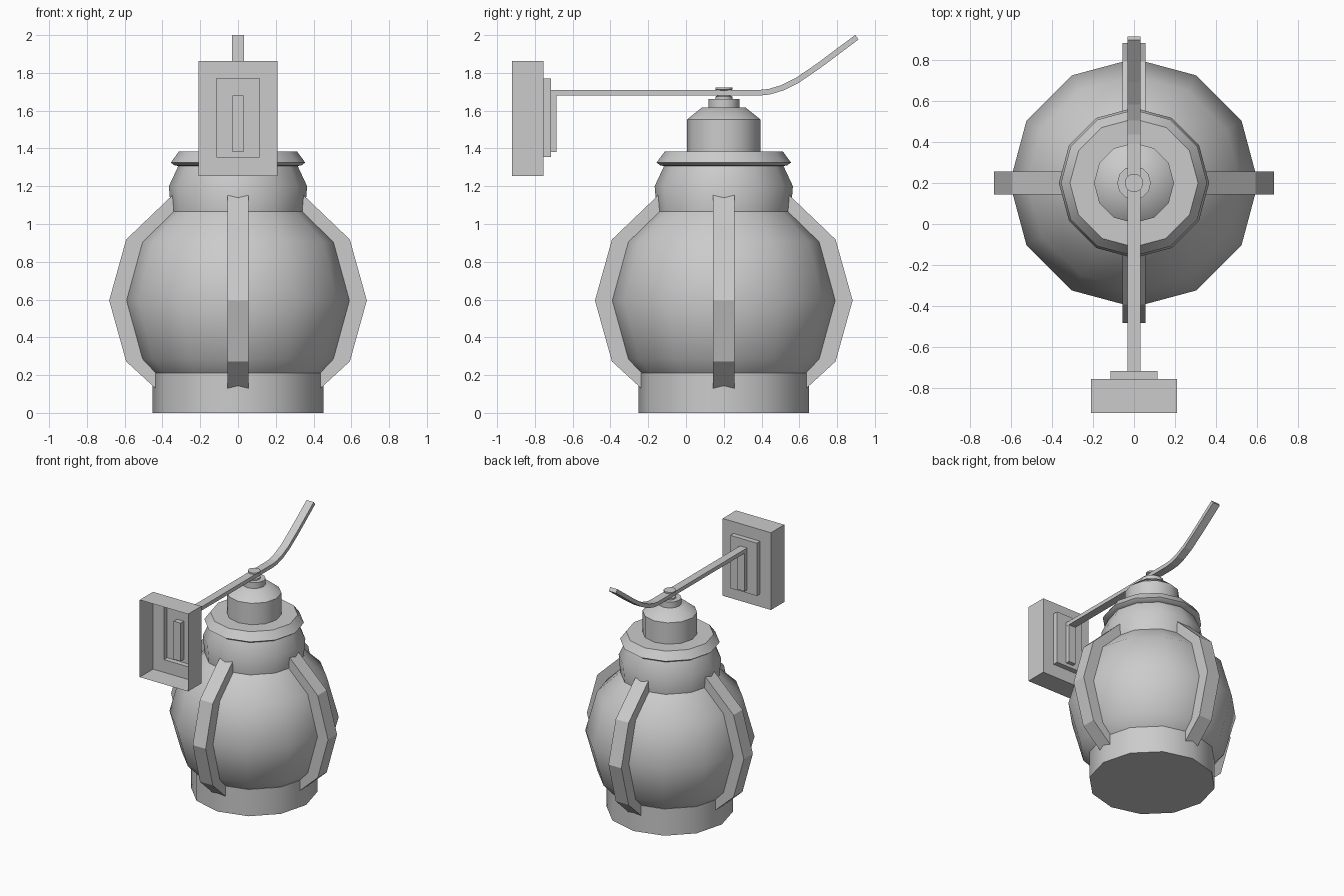
import bpy, bmesh, math

if "Cube" in bpy.data.objects:
    bpy.data.objects.remove(bpy.data.objects["Cube"])

CY = 0.2  # lantern axis


def finish(name, bm, smooth=False):
    bmesh.ops.recalc_face_normals(bm, faces=bm.faces)
    me = bpy.data.meshes.new(name)
    bm.to_mesh(me)
    bm.free()
    ob = bpy.data.objects.new(name, me)
    bpy.context.collection.objects.link(ob)
    if smooth:
        bpy.ops.object.select_all(action='DESELECT')
        ob.select_set(True)
        bpy.context.view_layer.objects.active = ob
        bpy.ops.object.shade_smooth_by_angle(angle=math.radians(40))
    return ob


def lathe(name, profile, n=12):
    bm = bmesh.new()
    rings = [[bm.verts.new((r * math.cos(2 * math.pi * i / n),
                            CY + r * math.sin(2 * math.pi * i / n), z))
              for i in range(n)] for r, z in profile]
    for a, b in zip(rings, rings[1:]):
        for i in range(n):
            j = (i + 1) % n
            bm.faces.new((a[i], a[j], b[j], b[i]))
    bm.faces.new(rings[0])
    bm.faces.new(rings[-1])
    return finish(name, bm, True)


def strip(name, outer, inner, width):
    """Solid band in the YZ plane between two paths, centred on x = 0."""
    bm = bmesh.new()
    rows = [[bm.verts.new((x, *p)) for x, p in
             ((-width, o), (width, o), (width, i), (-width, i))]
            for o, i in zip(outer, inner)]
    for a, b in zip(rows, rows[1:]):
        for k in range(4):
            m = (k + 1) % 4
            bm.faces.new((a[k], a[m], b[m], b[k]))
    bm.faces.new(rows[0])
    bm.faces.new(rows[-1])
    return finish(name, bm)


# lantern body, bottom to top
lathe("base", [(0.452, 0), (0.452, 0.21), (0.42, 0.21)])
lathe("globe", [(0.44, 0.2), (0.52, 0.285), (0.605, 0.595), (0.52, 0.905), (0.35, 1.07)])
lathe("neck", [(0.355, 1.065), (0.366, 1.2), (0.31, 1.32)])
lathe("rim", [(0.30, 1.305), (0.335, 1.31), (0.356, 1.325), (0.312, 1.385), (0.18, 1.385)])
lathe("cap", [(0.195, 1.38), (0.195, 1.553), (0.115, 1.617)])
lathe("cap_disc", [(0.082, 1.61), (0.082, 1.663)])
lathe("spool", [(0.045, 1.66), (0.045, 1.675), (0.03, 1.682), (0.03, 1.705),
                (0.045, 1.711), (0.045, 1.722)])

# four ribs hugging the globe
outer = [(0.31, 1.188), (0.592, 0.918), (0.682, 0.595), (0.592, 0.272), (0.40, 0.096)]
inner = [(0.28, 1.10), (0.50, 0.88), (0.58, 0.595), (0.50, 0.31), (0.36, 0.18)]
for k in range(4):
    rib = strip("rib", outer, inner, 0.056)
    rib.rotation_euler.z = k * math.pi / 2
    rib.location.y = CY

# hanging arm with upswept tip
mid = [(-0.715, 1.695), (0.39, 1.695), (0.44, 1.7), (0.51, 1.721),
       (0.59, 1.761), (0.70, 1.836), (0.905, 1.989)]
top, bot = [], []
for i, p in enumerate(mid):
    a, b = mid[max(i - 1, 0)], mid[min(i + 1, len(mid) - 1)]
    d = math.hypot(b[0] - a[0], b[1] - a[1])
    ny, nz = -(b[1] - a[1]) / d * 0.015, (b[0] - a[0]) / d * 0.015
    top.append((p[0] + ny, p[1] + nz))
    bot.append((p[0] - ny, p[1] - nz))
strip("arm", top, bot, 0.031)
strip("arm_leg", [(-0.755, 1.38), (-0.755, 1.68)], [(-0.685, 1.38), (-0.685, 1.68)], 0.03)

# wall mount: stepped shell, open towards the wall
bm = bmesh.new()
steps = [(0.21, 1.255, 1.862, -0.92), (0.21, 1.255, 1.862, -0.755),
         (0.115, 1.355, 1.77, -0.755), (0.115, 1.355, 1.77, -0.715)]
loops = [[bm.verts.new(c) for c in ((-w, y, lo), (w, y, lo), (w, y, hi), (-w, y, hi))]
         for w, lo, hi, y in steps]
for a, b in zip(loops, loops[1:]):
    for k in range(4):
        m = (k + 1) % 4
        bm.faces.new((a[k], a[m], b[m], b[k]))
bm.faces.new(loops[-1])
finish("wall_mount", bm)
